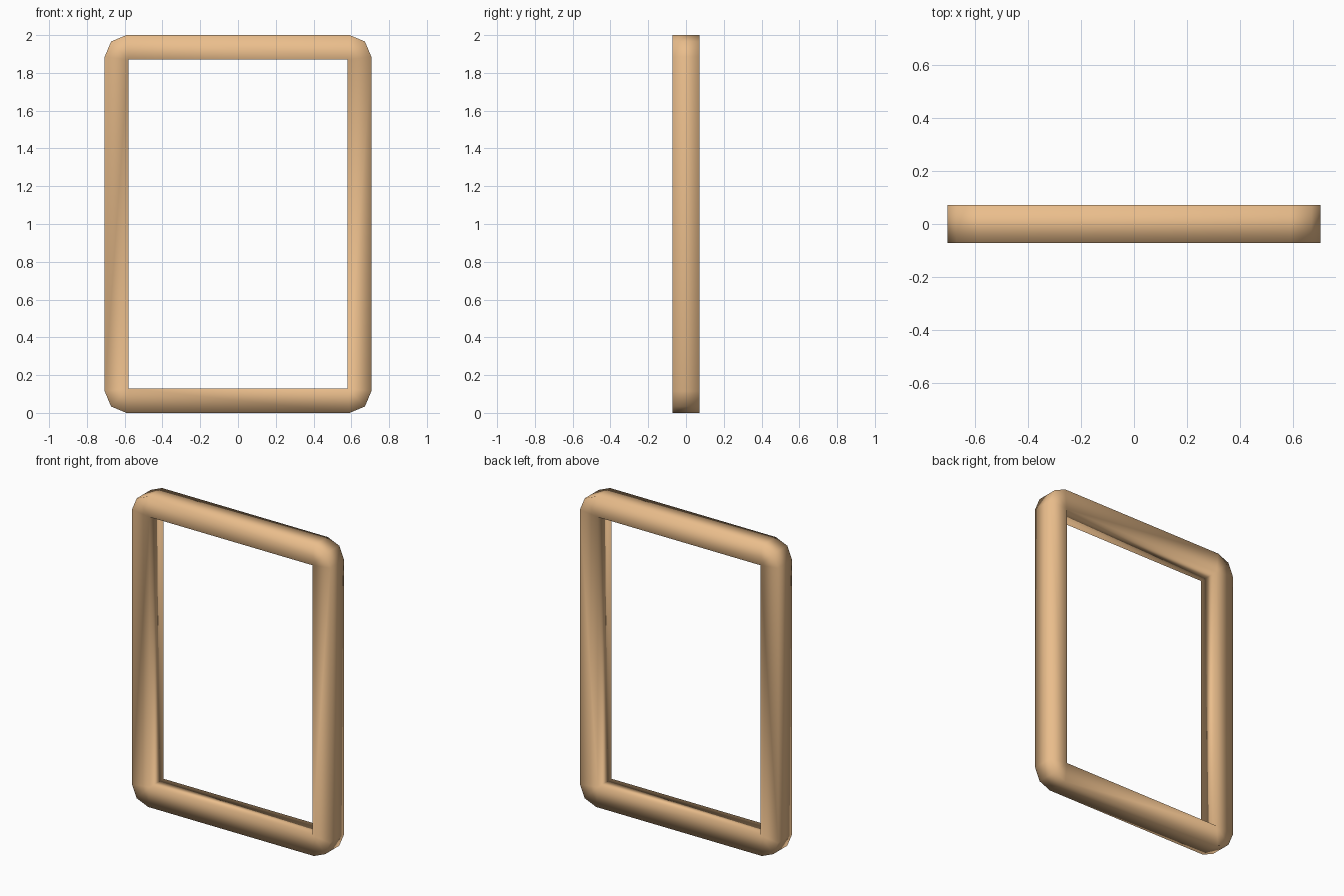
import bpy, bmesh

if "Cube" in bpy.data.objects:
    bpy.data.objects.remove(bpy.data.objects["Cube"])

HALF_W, HEIGHT, HALF_D = 0.706, 2.0, 0.071   # outer size
IN_W, IN_H = 0.58, 0.87                      # half size of the opening
CORNER, MID = 0.115, 0.034                   # outer corner rounding

half_h = HEIGHT / 2

# Front outline: each opening corner pairs with three outer corner points
ring = []
for sx, sz in ((1, 1), (-1, 1), (-1, -1), (1, -1)):
    pts = [(HALF_W, half_h - CORNER), (HALF_W - MID, half_h - MID), (HALF_W - CORNER, half_h)]
    if sx * sz < 0:
        pts.reverse()
    outer = [(sx * x, sz * z + half_h) for x, z in pts]
    ring.append(((sx * IN_W, sz * IN_H + half_h), outer))

bm = bmesh.new()
faces = []


def vert(p):
    return bm.verts.new((p[0], -HALF_D, p[1]))


corners = [(vert(i), [vert(p) for p in o]) for i, o in ring]
for k, (inner, outer) in enumerate(corners):
    # corner fan, then the straight bar to the next corner
    for a, b in zip(outer, outer[1:]):
        faces.append(bm.faces.new((inner, a, b)))
    n_inner, n_outer = corners[(k + 1) % 4]
    faces.append(bm.faces.new((inner, outer[-1], n_outer[0], n_inner)))

# Extrude the front outline to the back
res = bmesh.ops.extrude_face_region(bm, geom=faces, use_keep_orig=True)
moved = [g for g in res["geom"] if isinstance(g, bmesh.types.BMVert)]
bmesh.ops.translate(bm, verts=moved, vec=(0, 2 * HALF_D, 0))
bmesh.ops.recalc_face_normals(bm, faces=bm.faces)
for f in bm.faces:
    f.smooth = True

mesh = bpy.data.meshes.new("frame")
bm.to_mesh(mesh)
bm.free()
frame = bpy.data.objects.new("frame", mesh)
bpy.context.collection.objects.link(frame)

# Light wood colour
wood = bpy.data.materials.new("light_wood")
wood.diffuse_color = (0.82, 0.51, 0.26, 1)
wood.use_nodes = True
wood.node_tree.nodes["Principled BSDF"].inputs["Base Color"].default_value = wood.diffuse_color
mesh.materials.append(wood)
